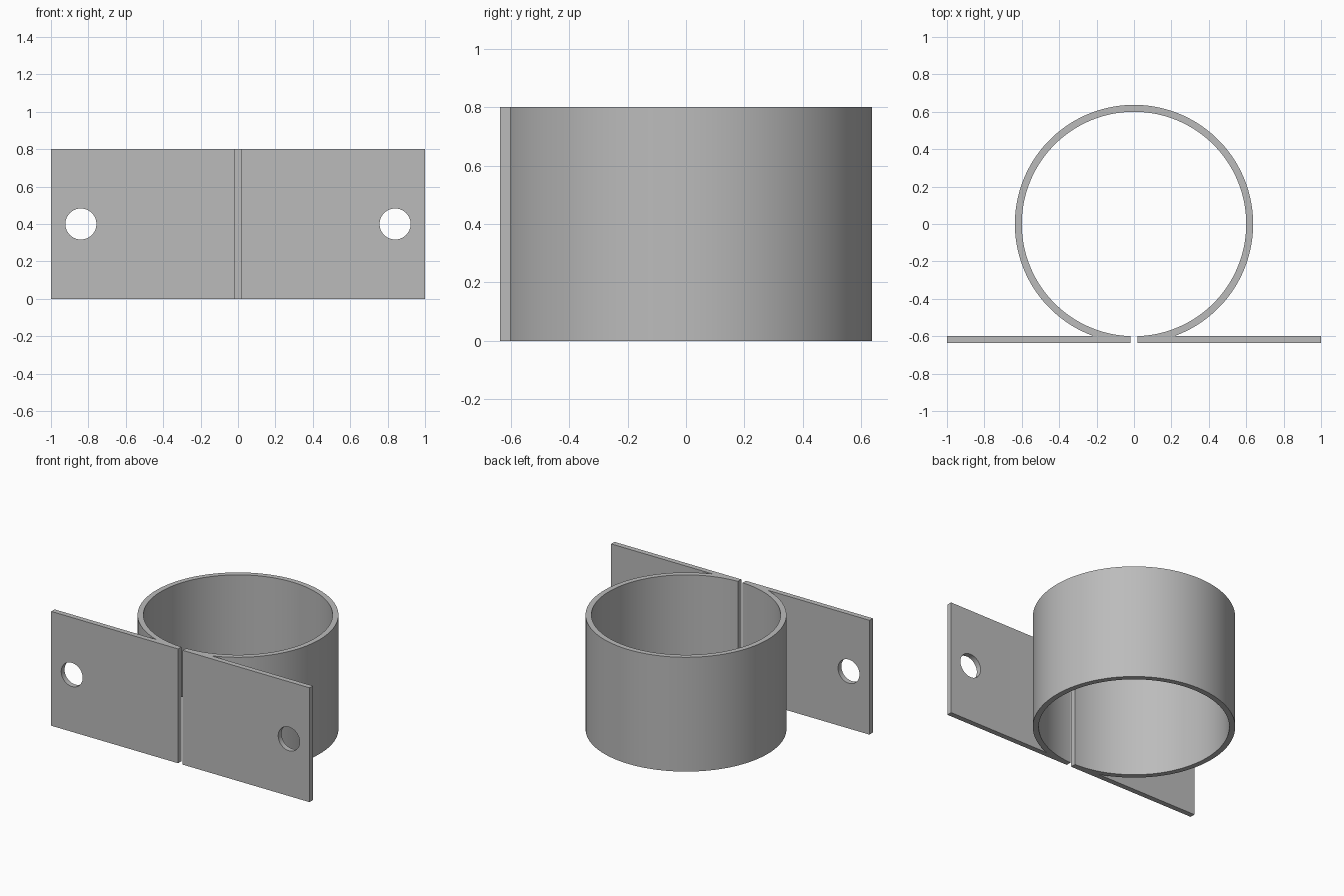
import bpy, bmesh, math

if "Cube" in bpy.data.objects:
    bpy.data.objects.remove(bpy.data.objects["Cube"])

R_OUT, R_IN, HEIGHT = 0.637, 0.60, 0.80
GAP, HALF_LEN = 0.018, 1.0
HOLE_X, HOLE_R = 0.84, 0.083
STEPS = 72

steel = bpy.data.materials.new("grey_steel")
steel.diffuse_color = (0.5, 0.5, 0.5, 1)
steel.use_nodes = True
steel.node_tree.nodes["Principled BSDF"].inputs["Base Color"].default_value = steel.diffuse_color


def arc(r, a0, a1):
    return [(r * math.cos(a0 + (a1 - a0) * i / STEPS),
             r * math.sin(a0 + (a1 - a0) * i / STEPS)) for i in range(STEPS + 1)]


# Outline of the right half: flange, then the outer arc up to the top
top = math.pi / 2
outer = [(GAP, -R_OUT), (HALF_LEN, -R_OUT), (HALF_LEN, -R_IN)]
outer += arc(R_OUT, -math.asin(R_IN / R_OUT), top)
# Inner arc from the gap up to the top
inner = arc(R_IN, -math.acos(GAP / R_IN), top)


def flip(points):
    return [(-x, y) for x, y in points]


# Right outside, left outside, left inside, right inside
outline = outer + flip(outer[:-1])[::-1] + flip(inner) + inner[:-1][::-1]

# Clamp strap: one folded band with both flanges
bm = bmesh.new()
face = bm.faces.new([bm.verts.new((x, y, 0)) for x, y in outline])
lifted = bmesh.ops.extrude_face_region(bm, geom=[face])
bmesh.ops.translate(bm, vec=(0, 0, HEIGHT),
                    verts=[v for v in lifted["geom"] if isinstance(v, bmesh.types.BMVert)])
bmesh.ops.recalc_face_normals(bm, faces=bm.faces)
mesh = bpy.data.meshes.new("clamp_strap")
bm.to_mesh(mesh)
bm.free()
mesh.materials.append(steel)
strap = bpy.data.objects.new("clamp_strap", mesh)
bpy.context.collection.objects.link(strap)

# Bolt holes through both flanges
for side in (-1, 1):
    bpy.ops.mesh.primitive_cylinder_add(vertices=48, radius=HOLE_R, depth=0.2,
                                        location=(side * HOLE_X, -0.62, HEIGHT / 2),
                                        rotation=(math.pi / 2, 0, 0))
    cutter = bpy.context.object
    cutter.name = "bolt_hole_cutter"
    cutter.hide_render = True
    cutter.data.materials.append(steel)
    cut = strap.modifiers.new("bolt_hole", "BOOLEAN")
    cut.operation, cut.solver, cut.object = "DIFFERENCE", "EXACT", cutter
    bpy.ops.object.select_all(action="DESELECT")
    strap.select_set(True)
    bpy.context.view_layer.objects.active = strap
    bpy.ops.object.modifier_apply(modifier=cut.name)
    bpy.data.objects.remove(cutter, do_unlink=True)

bpy.ops.object.shade_smooth_by_angle(angle=math.radians(30))
